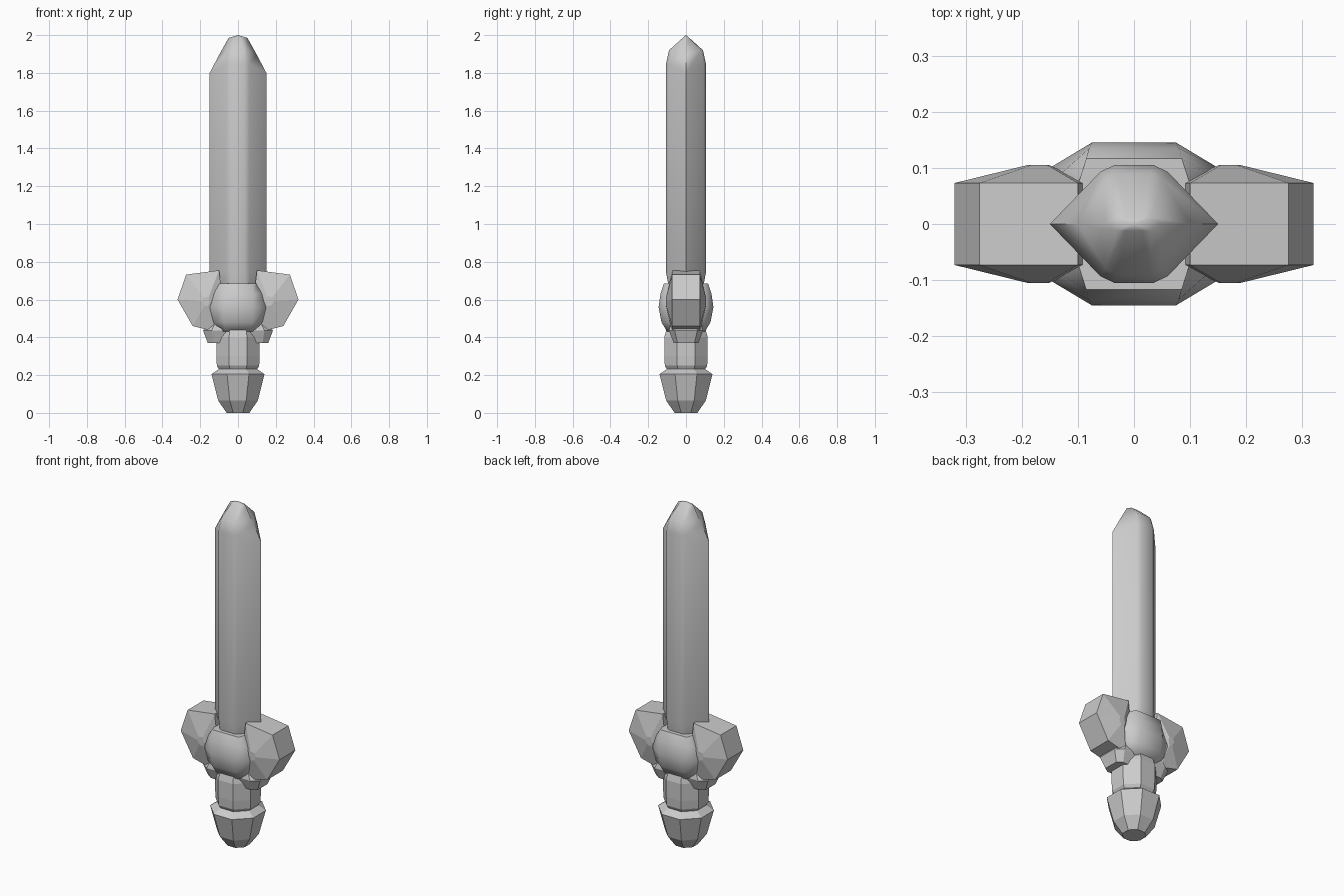
import bpy
import bmesh
import math

cube = bpy.data.objects.get("Cube")
if cube:
    bpy.data.objects.remove(cube, do_unlink=True)

steel = bpy.data.materials.new("plain grey")
steel.use_nodes = True
grey = (0.6, 0.6, 0.6, 1)
steel.diffuse_color = grey
steel.node_tree.nodes["Principled BSDF"].inputs["Base Color"].default_value = grey


def loft(name, rings, smooth=None):
    """Skin equal-length closed rings of points and cap both ends."""
    bm = bmesh.new()
    rows = [[bm.verts.new(p) for p in ring] for ring in rings]
    n = len(rows[0])
    for a, b in zip(rows, rows[1:]):
        for i in range(n):
            j = (i + 1) % n
            bm.faces.new((a[i], a[j], b[j], b[i]))
    bm.faces.new(rows[0])
    bm.faces.new(rows[-1])
    bmesh.ops.remove_doubles(bm, verts=bm.verts, dist=0.0005)
    bmesh.ops.recalc_face_normals(bm, faces=bm.faces)
    mesh = bpy.data.meshes.new(name)
    bm.to_mesh(mesh)
    bm.free()
    mesh.materials.append(steel)
    ob = bpy.data.objects.new(name, mesh)
    bpy.context.collection.objects.link(ob)
    if smooth:
        bpy.ops.object.select_all(action="DESELECT")
        ob.select_set(True)
        bpy.context.view_layer.objects.active = ob
        bpy.ops.object.shade_smooth_by_angle(angle=math.radians(smooth))
    return ob


def blade_ring(edge_x, edge_z, side_x, side_y, flat_x, flat_y, z):
    """Ten-sided section: two cutting edges and a rounded front and back."""
    half = [(edge_x, 0, edge_z), (side_x, side_y, z), (flat_x, flat_y, z),
            (-flat_x, flat_y, z), (-side_x, side_y, z)]
    return half + [(-x, -y, h) for x, y, h in half]


def octagon(wide, deep, cut_x, cut_y, z):
    quarter = [(wide, cut_y), (cut_x, deep)]
    half = quarter + [(-x, y) for x, y in reversed(quarter)]
    return [(x, y, z) for x, y in half + [(-x, -y) for x, y in half]]


def regular(apothem, z):
    c = apothem * math.tan(math.pi / 8)
    return octagon(apothem, apothem, c, c, z)


# Blade, with a chisel ridge at the tip
loft("blade", [
    blade_ring(0.10, 0.66, 0.06, 0.08, 0.04, 0.09, 0.66),
    blade_ring(0.15, 0.74, 0.06, 0.093, 0.035, 0.105, 0.74),
    blade_ring(0.15, 1.80, 0.06, 0.093, 0.035, 0.105, 1.85),
    blade_ring(0.10, 1.895, 0.05, 0.08, 0.03, 0.09, 1.92),
    blade_ring(0.05, 1.985, 0.03, 0.012, 0.015, 0.012, 1.99),
    [(0, 0, 2.0)] * 10], smooth=50)

# Rounded hub of the guard
loft("hub", [
    octagon(0.09, 0.10, 0.07, 0.07, 0.43),
    octagon(0.13, 0.13, 0.075, 0.09, 0.48),
    octagon(0.15, 0.145, 0.075, 0.10, 0.56),
    octagon(0.13, 0.135, 0.08, 0.09, 0.63),
    octagon(0.10, 0.117, 0.085, 0.07, 0.685)], smooth=60)

# Faceted guard wings with bulging faces
outline = [(0.10, 0.755), (0.275, 0.732), (0.32, 0.60),
           (0.24, 0.46), (0.12, 0.43), (0.08, 0.58)]
for side, label in ((1, "left"), (-1, "right")):
    def wing_ring(y, inset):
        return [(side * (x + (0.165 - x) * inset), y,
                 z + (0.59 - z) * inset) for x, z in outline]
    loft(label + "_guard_wing", [
        wing_ring(-0.105, 0.84), wing_ring(-0.073, 0),
        wing_ring(0.073, 0), wing_ring(0.105, 0.84)])

# Tapered block under the guard
loft("guard_base", [
    octagon(0.16, 0.065, 0.13, 0.045, 0.37),
    octagon(0.185, 0.09, 0.14, 0.06, 0.435),
    octagon(0.16, 0.08, 0.12, 0.05, 0.48)])

# Eight-sided grip
loft("grip", [regular(r, z) for r, z in (
    (0.095, 0.22), (0.112, 0.25), (0.115, 0.30),
    (0.115, 0.40), (0.10, 0.455))])

# Eight-sided pommel
loft("pommel", [regular(r, z) for r, z in (
    (0.06, 0), (0.105, 0.065), (0.14, 0.205), (0.095, 0.237))])
